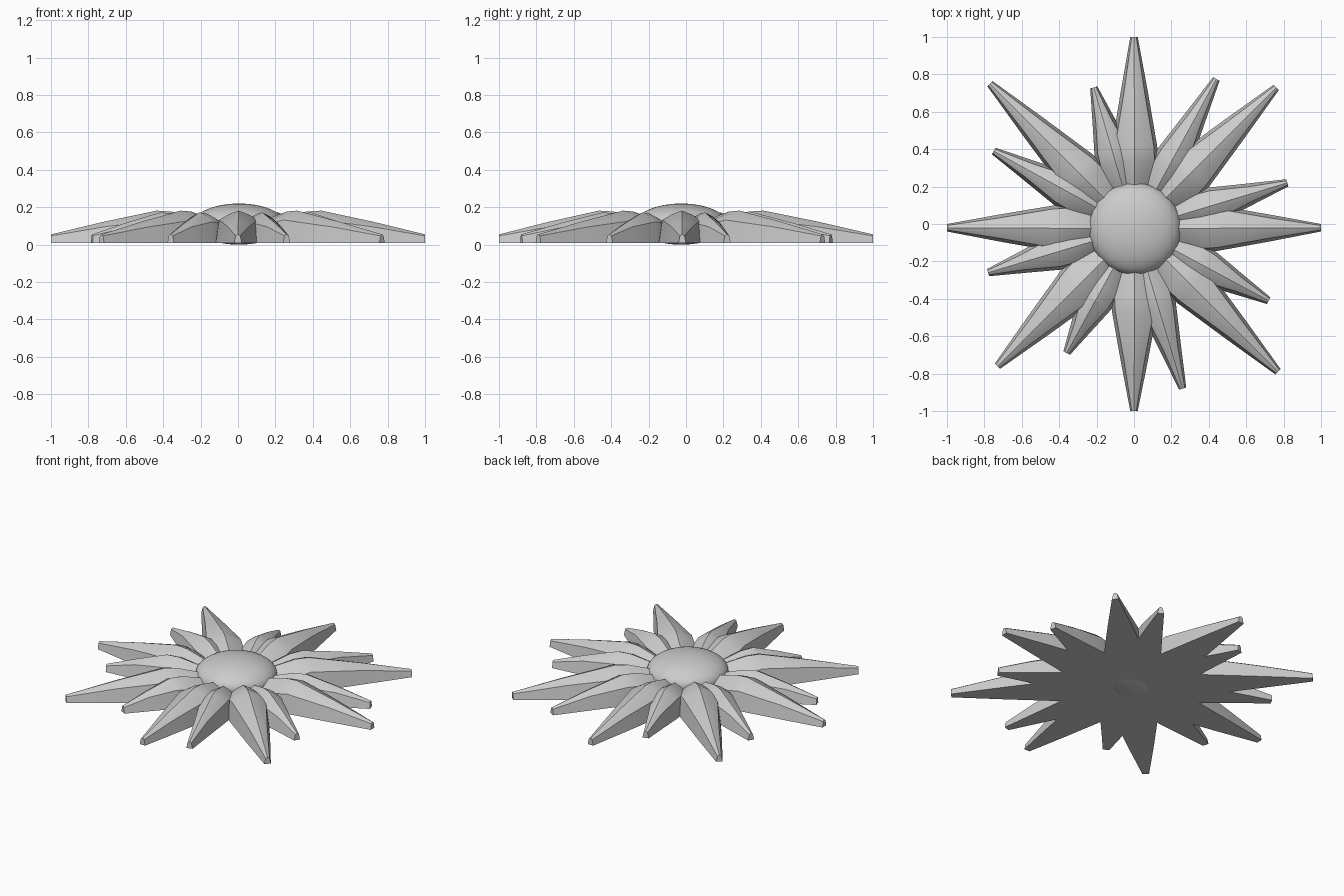
import bpy
import bmesh
from mathutils import Vector

cube = bpy.data.objects.get("Cube")
if cube:
    bpy.data.objects.remove(cube, do_unlink=True)

stone = bpy.data.materials.new("light_grey")
stone.use_nodes = True
grey = (0.6, 0.6, 0.6, 1)
stone.diffuse_color = grey
stone.node_tree.nodes["Principled BSDF"].inputs["Base Color"].default_value = grey

CENTRE = Vector((0.005, -0.025, 0))
FLOOR = 0.01


def finish(bm, name, angle):
    """Turn a bmesh into a shaded object."""
    bmesh.ops.recalc_face_normals(bm, faces=bm.faces)
    mesh = bpy.data.meshes.new(name)
    bm.to_mesh(mesh)
    bm.free()
    mesh.materials.append(stone)
    obj = bpy.data.objects.new(name, mesh)
    bpy.context.collection.objects.link(obj)
    bpy.ops.object.select_all(action="DESELECT")
    obj.select_set(True)
    bpy.context.view_layer.objects.active = obj
    bpy.ops.object.shade_smooth_by_angle(angle=angle)
    return obj


def ray(name, tip, width, peak):
    """Loft a gabled, tapering ray from the centre out to its tip."""
    axis = Vector((tip[0], tip[1], 0)) - CENTRE
    length = axis.length
    axis.normalize()
    side = Vector((-axis.y, axis.x, 0))
    # distance, half width, wall height, ridge height
    stations = [
        (0.08, width * 0.5, 0.05, 0.09),
        (0.25, width * 0.85, 0.09, peak - 0.035),
        (0.36, width, 0.115, peak - 0.005),
        (0.44, width * 0.97, peak - 0.05, peak),
        ((0.44 + length) / 2, width * 0.58, 0.095, (peak + 0.055) / 2 + 0.004),
        (length, 0.02, 0.047, 0.055),
    ]
    bm = bmesh.new()
    rings = []
    for dist, half, wall, ridge in stations:
        top = half - min(0.018, half * 0.4)
        shoulder = wall + (ridge - wall) * 0.62
        section = [(-half, FLOOR), (-top, wall), (-top * 0.5, shoulder), (0, ridge),
                   (top * 0.5, shoulder), (top, wall), (half, FLOOR)]
        rings.append([bm.verts.new(CENTRE + axis * dist + side * u + Vector((0, 0, z)))
                      for u, z in section])
    for a, b in zip(rings, rings[1:]):
        for i in range(len(a)):
            j = (i + 1) % len(a)
            bm.faces.new((a[i], a[j], b[j], b[i]))
    bm.faces.new(rings[0])
    bm.faces.new(rings[-1])
    return finish(bm, name, 0.35)


# Long rays on the main axes and diagonals
long_tips = [(0, 1), (0.76, 0.73), (1, -0.02), (0.77, -0.79),
             (0, -1), (-0.73, -0.76), (-1, -0.02), (-0.77, 0.75)]
for n, tip in enumerate(long_tips):
    ray(f"long_ray_{n + 1}", tip, 0.125, 0.182)

# Short rays between them
short_tips = [(0.44, 0.775), (0.82, 0.22), (0.72, -0.41), (0.26, -0.88),
              (-0.36, -0.69), (-0.78, -0.26), (-0.75, 0.39), (-0.215, 0.73)]
for n, tip in enumerate(short_tips):
    ray(f"short_ray_{n + 1}", tip, 0.1, 0.172)

# Flattened ball in the middle
bm = bmesh.new()
bmesh.ops.create_uvsphere(bm, u_segments=48, v_segments=24, radius=1)
bmesh.ops.scale(bm, vec=(0.245, 0.245, 0.11), verts=bm.verts)
bmesh.ops.translate(bm, vec=CENTRE + Vector((0, 0, 0.11)), verts=bm.verts)
finish(bm, "centre_dome", 0.6)
